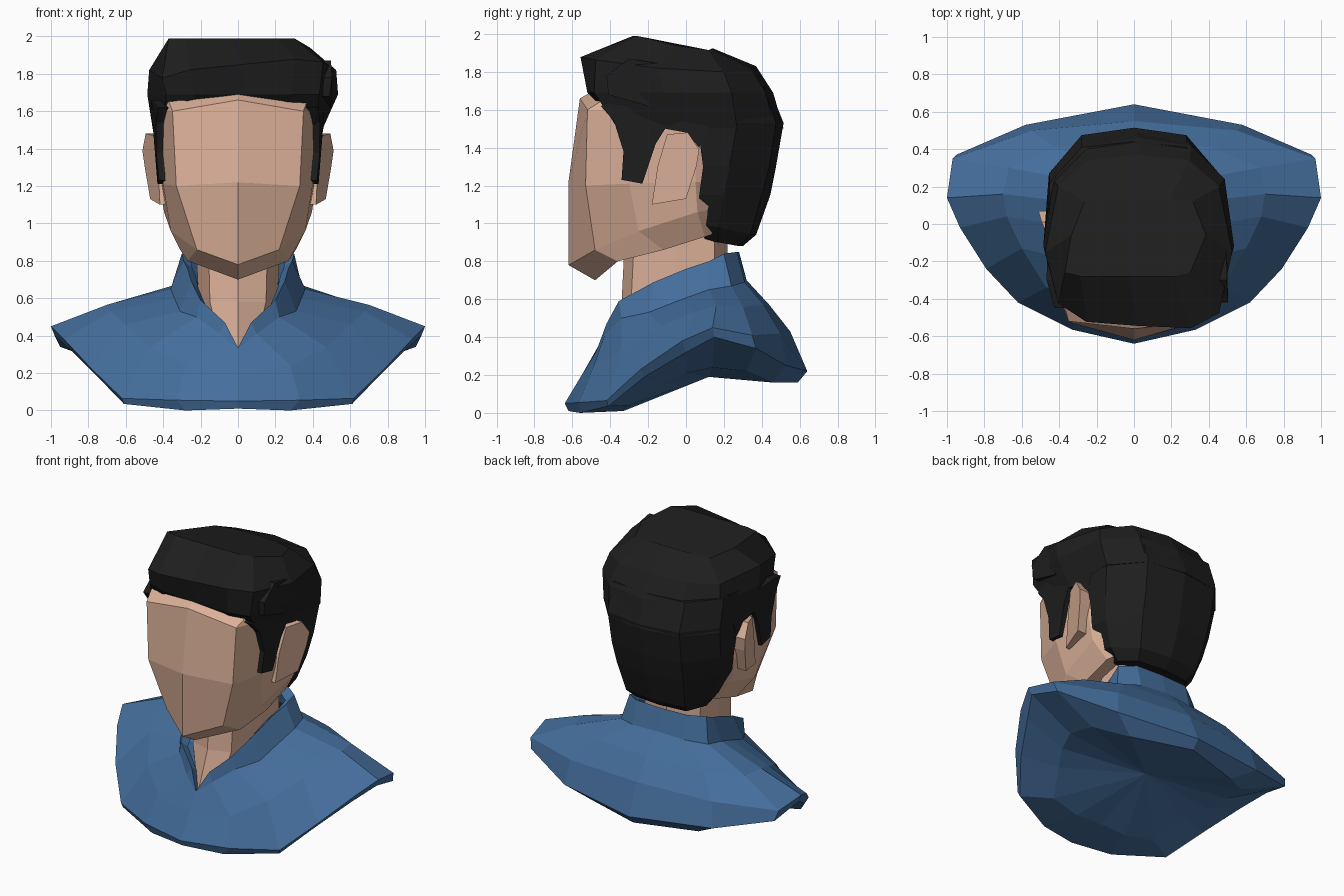
import bpy, bmesh


def material(name, rgb):
    m = bpy.data.materials.new(name)
    m.diffuse_color = (*rgb, 1)
    return m


SKIN = material("skin", (0.71, 0.435, 0.315))
HAIR = material("black_hair", (0.013, 0.013, 0.013))
BLUE = material("blue_cloth", (0.058, 0.155, 0.33))


def finish(name, bm, mat):
    bmesh.ops.recalc_face_normals(bm, faces=bm.faces)
    me = bpy.data.meshes.new(name)
    bm.to_mesh(me)
    bm.free()
    me.materials.append(mat)
    ob = bpy.data.objects.new(name, me)
    bpy.context.collection.objects.link(ob)
    return ob


def loft(name, rings, mat, cap_start=True, cap_end=True, tip=None, warp=None):
    """Skin half rings (front centre to back centre, x >= 0), mirrored in x."""
    bm = bmesh.new()
    loops = []
    for r in rings:
        full = list(r) + [(-x, y, z) for x, y, z in r[-2:0:-1]]
        loops.append([bm.verts.new(warp(*p) if warp else p) for p in full])
    n = len(loops[0])
    for a, b in zip(loops, loops[1:]):
        for i in range(n):
            j = (i + 1) % n
            bm.faces.new((a[i], a[j], b[j], b[i]))
    if cap_start:
        bm.faces.new(loops[0])
    if tip:
        t = bm.verts.new(tip)
        for i in range(n):
            bm.faces.new((loops[-1][i], loops[-1][(i + 1) % n], t))
    elif cap_end:
        bm.faces.new(loops[-1])
    return finish(name, bm, mat)


def side_plate(name, outline, inner, outer, mat, side):
    """Solid from a (y, z) outline; inner and outer give x from (y, z)."""
    bm = bmesh.new()
    a = [bm.verts.new((side * inner(y, z), y, z)) for y, z in outline]
    b = [bm.verts.new((side * outer(y, z), y, z)) for y, z in outline]
    bm.faces.new(a)
    bm.faces.new(b)
    for i in range(len(a)):
        j = (i + 1) % len(a)
        bm.faces.new((a[i], a[j], b[j], b[i]))
    return finish(name, bm, mat)


def flat(z, pts):
    return [(x, y, z) for x, y in pts]


# head: jaw underside, chin line, cheeks, brow, scalp
loft("head", [
    [(0, -.48, .70), (.27, -.36, .80), (.31, -.12, .86), (.31, .1, .93), (.22, .25, .98), (0, .28, .98)],
    [(0, -.62, .78), (.22, -.48, .86), (.36, -.25, .96), (.395, .06, 1.06), (.25, .3, 1.1), (0, .35, 1.1)],
    [(0, -.62, 1.22), (.33, -.53, 1.2), (.40, -.3, 1.21), (.42, .05, 1.22), (.3, .33, 1.2), (0, .4, 1.2)],
    [(0, -.56, 1.66), (.35, -.52, 1.6), (.42, -.33, 1.6), (.42, .05, 1.6), (.3, .33, 1.6), (0, .4, 1.6)],
    [(0, -.49, 1.70), (.37, -.44, 1.65), (.38, -.3, 1.68), (.38, .05, 1.7), (.25, .25, 1.7), (0, .3, 1.7)],
], SKIN)

# neck running down into the open collar
loft("neck", [
    flat(.98, [(0, -.32), (.16, -.27), (.23, -.05), (.22, .15), (0, .22)]),
    flat(.58, [(0, -.34), (.15, -.29), (.21, -.05), (.21, .15), (0, .22)]),
    [(0, -.445, .32), (.1, -.33, .38), (.2, -.05, .4), (.2, .15, .4), (0, .2, .4)],
], SKIN)

# collar and shirt share the collar's base ring
collar_base = [(0, -.47, .33), (.1, -.43, .41), (.22, -.34, .5), (.31, -.2, .53), (.34, -.02, .6),
               (.36, .12, .65), (.34, .24, .67), (.2, .31, .69), (0, .32, .70)]
collar_top = [(0, -.47, .335), (.07, -.42, .47), (.2, -.355, .59), (.25, -.17, .69), (.27, 0, .76),
              (.29, .12, .8), (.30, .2, .84), (.2, .27, .85), (0, .28, .85)]
collar_inner = [(x * .84, -.06 + (y + .06) * .88, z - .04) for x, y, z in collar_top]
loft("collar", [collar_inner, collar_top, collar_base], BLUE, False, False)

loft("shirt", [
    collar_base,
    [(0, -.55, .20), (.28, -.49, .24), (.47, -.34, .34), (.6, -.13, .46), (.68, .04, .53),
     (.70, .16, .565), (.67, .3, .56), (.42, .41, .57), (0, .44, .57)],
    [(0, -.64, .05), (.33, -.565, .055), (.62, -.42, .065), (.79, -.24, .23), (.93, -.02, .38),
     (1, .14, .45), (.97, .35, .41), (.55, .5, .42), (0, .55, .43)],
    [(0, -.62, .01), (.28, -.56, 0), (.61, -.41, .035), (.76, -.22, .19), (.89, 0, .32),
     (.98, .15, .40), (.95, .37, .34), (.58, .53, .25), (0, .64, .22)],
    [(0, -.33, .02), (.2, -.33, .01), (.42, -.3, .04), (.53, -.12, .15), (.6, 0, .21),
     (.65, .14, .24), (.62, .32, .22), (.42, .46, .16), (0, .59, .16)],
], BLUE, False, tip=(0, .12, .19))

# hair over the back of the head
loft("hair_back", [
    [(0, .1, .91), (.24, .1, .92), (.28, .17, .9), (.2, .28, .88), (0, .3, .88)],
    [(0, .1, 1.0), (.33, .06, 1.0), (.34, .17, .98), (.23, .34, .94), (0, .37, .94)],
    flat(1.15, [(0, .1), (.41, .07), (.40, .2), (.26, .40), (0, .445)]),
    flat(1.3, [(0, .1), (.44, .09), (.43, .23), (.27, .44), (0, .475)]),
    flat(1.53, [(0, .1), (.455, .06), (.455, .27), (.28, .475), (0, .515)]),
    flat(1.72, [(0, 0), (.46, 0), (.45, .22), (.28, .41), (0, .44)]),
], HAIR)


# swept cap: leans to one side, with the fringe pushed forward and up there
def sweep(x, y, z):
    x2 = x + (.025 if 1.6 < z < 1.95 else -.035 if z > 1.95 else 0)
    if y < -.4:
        y -= .06 * x
        z += .1 * x if z > 1.8 else 0
    return x2, y, z


loft("hair_top", [
    flat(1.5, [(0, -.3), (.2, -.33), (.41, -.36), (.45, -.1), (.455, .27), (.28, .47), (0, .515)]),
    flat(1.69, [(0, -.51), (.26, -.505), (.41, -.46), (.51, -.12), (.46, .24), (.28, .42), (0, .46)]),
    [(0, -.545, 1.85), (.28, -.54, 1.85), (.43, -.45, 1.82), (.50, -.15, 1.82), (.43, .2, 1.8),
     (.27, .34, 1.82), (0, .37, 1.83)],
    [(0, -.28, 1.99), (.25, -.28, 1.99), (.335, -.26, 1.99), (.36, -.06, 1.94), (.29, .12, 1.915),
     (.17, .14, 1.92), (0, .14, 1.925)],
], HAIR, warp=sweep)

# overlapping locks on the swept side
side_plate("hair_lock", [(-.41, 1.68), (-.42, 1.78), (-.3, 1.87), (-.12, 1.84), (0, 1.74), (-.2, 1.62)],
           lambda y, z: .3,
           lambda y, z: .56 - .25 * abs(y + .24) - .4 * abs(z - 1.75), HAIR, 1)

# sideburns and ears on both sides
burn = [(-.45, 1.62), (-.38, 1.54), (-.33, 1.38), (-.34, 1.23), (-.23, 1.21), (-.16, 1.42),
        (-.11, 1.5), (.0, 1.48), (.07, 1.4), (.12, 1.5), (.1, 1.62), (-.3, 1.66)]
ear = [(-.18, 1.1), (0, 1.13), (.055, 1.3), (.07, 1.39), (.01, 1.48), (-.1, 1.47), (-.15, 1.3)]
for side, tag in ((1, "right"), (-1, "left")):
    side_plate("sideburn_" + tag, burn, lambda y, z: .36,
               lambda y, z: .43 + .08 * (z - 1.2) + .25 * min(0, y + .3), HAIR, side)
    side_plate("ear_" + tag, ear, lambda y, z: .37,
               lambda y, z: .42 + .43 * (y + .17) * (.65 + .8 * (z - 1.1)), SKIN, side)
